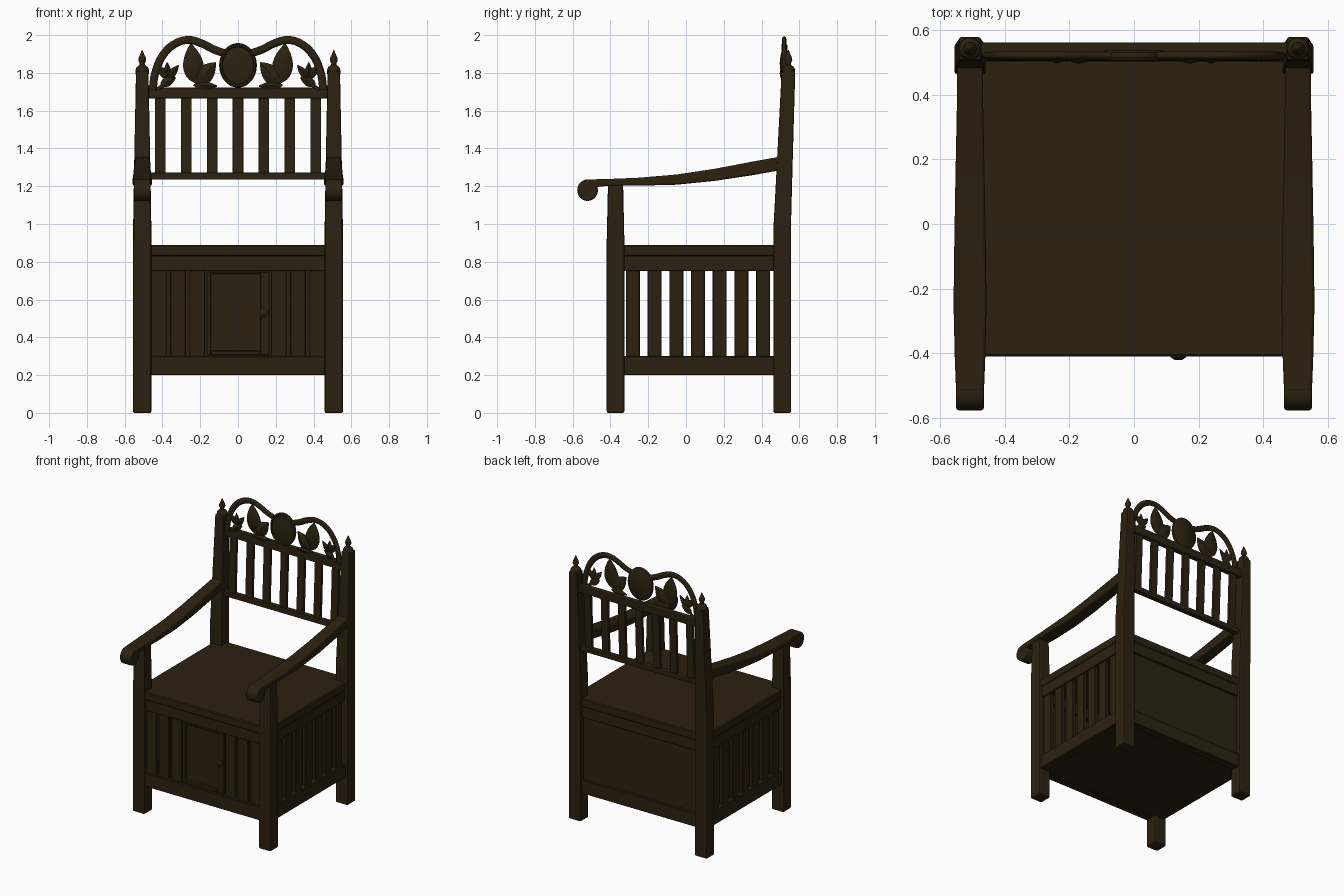
import bpy, bmesh, math
from mathutils import Vector

if "Cube" in bpy.data.objects:
    bpy.data.objects.remove(bpy.data.objects["Cube"])

wood = bpy.data.materials.new("dark oak")
wood.diffuse_color = (0.026, 0.0155, 0.005, 1)
wood.use_nodes = True
wood.node_tree.nodes["Principled BSDF"].inputs["Base Color"].default_value = wood.diffuse_color


def finish(name, bm, bevel=0.0, smooth=False, segments=2):
    """Turn a bmesh into a named object with optional bevel and smoothing."""
    bmesh.ops.recalc_face_normals(bm, faces=bm.faces)
    me = bpy.data.meshes.new(name)
    bm.to_mesh(me)
    bm.free()
    ob = bpy.data.objects.new(name, me)
    bpy.context.collection.objects.link(ob)
    me.materials.append(wood)
    if bevel:
        m = ob.modifiers.new("bevel", 'BEVEL')
        m.width, m.segments = bevel, segments
        m.limit_method = 'ANGLE'
    if smooth:
        bpy.ops.object.select_all(action='DESELECT')
        ob.select_set(True)
        bpy.context.view_layer.objects.active = ob
        bpy.ops.object.shade_smooth_by_angle(angle=math.radians(40))
    return ob


def loft(name, rings, bevel=0.0, smooth=False, segments=2):
    """Skin closed rings of equal length and cap both ends."""
    bm = bmesh.new()
    vs = [[bm.verts.new(p) for p in r] for r in rings]
    n = len(vs[0])
    for a, b in zip(vs, vs[1:]):
        for i in range(n):
            bm.faces.new((a[i], a[(i + 1) % n], b[(i + 1) % n], b[i]))
    bm.faces.new(vs[0])
    bm.faces.new(vs[-1])
    return finish(name, bm, bevel, smooth, segments)


def rect(cx, cy, z, w, d):
    return [(cx + i * w / 2, cy + j * d / 2, z) for i, j in ((-1, -1), (1, -1), (1, 1), (-1, 1))]


def box(name, x0, x1, y0, y1, z0, z1, bevel=0.004):
    r = [rect((x0 + x1) / 2, (y0 + y1) / 2, z, x1 - x0, y1 - y0) for z in (z0, z1)]
    return loft(name, r, bevel, segments=1)


def lathe(name, profile, cx, cy, axis='z', n=20, scale=1.0):
    """Revolve (radius, height) around z, or around y for discs facing front."""
    rings = []
    for r, h in profile:
        ring = []
        for i in range(n):
            a = 2 * math.pi * i / n
            c, s = r * math.cos(a), r * math.sin(a)
            ring.append((cx + c, cy + s, h) if axis == 'z' else (cx + c, h, cy + s * scale))
        rings.append(ring)
    return loft(name, rings, smooth=True)


def back_y(z):
    """Centre line of the leaning back."""
    return 0.51 + max(0, z - 1.0) * 0.04


def leaf(name, base, tip, width, y=0.52, thick=0.022):
    """Pointed carved leaf with a raised middle rib, in the xz plane."""
    b, t = Vector(base), Vector(tip)
    d = t - b
    side = Vector((-d.y, d.x)).normalized()
    rings = []
    for k in range(11):
        u = k / 10
        w = max(0.003, width / 2 * math.sin(math.pi * u ** 0.8) ** 0.8 if 0 < u < 1 else 0)
        h = thick * max(0.1, math.sin(math.pi * u))
        ring = []
        for s, f in ((1, .15), (.5, .6), (0, 1), (-.5, .6), (-1, .15)):
            p = b + d * u + side * w * s
            ring.append((p.x, y - h * f, p.y))
        for s, f in ((-1, .15), (-.5, .6), (0, .7), (.5, .6), (1, .15)):
            p = b + d * u + side * w * s
            ring.append((p.x, y + h * f * 0.7, p.y))
        rings.append(ring)
    return loft(name, rings, smooth=True)


def bar(name, pts, radius, y=0.52, flat=0.6):
    """Smooth carved stem through xz points."""
    cu = bpy.data.curves.new(name, 'CURVE')
    cu.dimensions = '3D'
    cu.bevel_depth, cu.bevel_resolution, cu.resolution_u = radius, 2, 8
    cu.use_fill_caps = True
    sp = cu.splines.new('BEZIER')
    sp.bezier_points.add(len(pts) - 1)
    for bp, (x, z) in zip(sp.bezier_points, pts):
        bp.co = (x, 0, z)
        bp.handle_left_type = bp.handle_right_type = 'AUTO'
    cu.materials.append(wood)
    ob = bpy.data.objects.new(name, cu)
    bpy.context.collection.objects.link(ob)
    ob.location.y, ob.scale.y = y, flat
    bpy.ops.object.select_all(action='DESELECT')
    ob.select_set(True)
    bpy.context.view_layer.objects.active = ob
    bpy.ops.object.convert(target='MESH')


# seat box: slab, floor, aprons and rails
box("seat", -0.54, 0.54, -0.41, 0.54, 0.83, 0.89, 0.006)
box("box_floor", -0.53, 0.53, -0.39, 0.53, 0.21, 0.23, 0)
for part, z0, z1, out in (("apron", 0.75, 0.835, 0.007), ("lower_rail", 0.2, 0.3, 0.0)):
    box("front_" + part, -0.47, 0.47, -0.41 + out, -0.35, z0, z1)
    box("back_" + part, -0.47, 0.47, 0.48, 0.54 - out, z0, z1)
    for s, side in ((-1, "left"), (1, "right")):
        xs = sorted((s * 0.48, s * (0.54 - out)))
        box(f"{side}_{part}", *xs, -0.34, 0.48, z0, z1)
box("back_panel", -0.47, 0.47, 0.50, 0.52, 0.29, 0.76, 0)

# front slats and door with recessed panel and knob
for s in (-1, 1):
    for i, x in enumerate((0.42, 0.318, 0.216)):
        box(f"front_slat_{i}", s * x - 0.042, s * x + 0.042, -0.398, -0.37, 0.29, 0.76)
box("door_left_stile", -0.168, -0.142, -0.402, -0.37, 0.305, 0.748)
box("door_right_stile", 0.118, 0.168, -0.402, -0.37, 0.305, 0.748)
box("door_bottom", -0.145, 0.12, -0.402, -0.37, 0.305, 0.33)
box("door_top", -0.145, 0.12, -0.402, -0.37, 0.735, 0.748)
box("door_panel", -0.15, 0.13, -0.382, -0.368, 0.31, 0.745, 0)
lathe("door_knob", [(0.01, -0.39), (0.01, -0.40), (0.022, -0.406), (0.024, -0.412), (0.012, -0.42)],
      0.137, 0.53, 'y', 14)

# parts repeated on both sides
for s, side in ((-1, "left"), (1, "right")):
    x = s * 0.507
    for i in range(7):
        y = -0.281 + i * 0.1148
        box(f"{side}_side_slat_{i}", *sorted((s * 0.495, s * 0.525)), y - 0.037, y + 0.037, 0.29, 0.76)
    # front leg
    loft(side + "_front_leg", [rect(x, -0.373, 0, .096, .094), rect(x, -0.373, 0.9, .096, .094),
                               rect(x, -0.373, 1.215, .088, .08)], 0.01)
    # leaning back post, tapering to the top
    loft(side + "_back_post", [rect(x, 0.51, 0, .096, .092), rect(x, 0.51, 1.0, .096, .092),
                               rect(x, back_y(1.3), 1.3, .086, .084),
                               rect(x, back_y(1.81), 1.81, .066, .072)], 0.007)
    # finial
    lathe(side + "_finial", [(.034, 1.79), (.036, 1.805), (.034, 1.822), (.028, 1.832), (.014, 1.842),
                             (.013, 1.85), (.021, 1.866), (.019, 1.88), (.010, 1.90), (.002, 1.92)],
          x, 0.542)
    # armrest with rolled front end
    st = [(0.50, 1.285, 1.357, .078), (0.35, 1.258, 1.33, .082), (0.15, 1.228, 1.292, .09),
          (-0.05, 1.208, 1.262, .097), (-0.25, 1.203, 1.245, .102), (-0.42, 1.202, 1.238, .094),
          (-0.52, 1.19, 1.236, .086)]
    rings = []
    for y, z0, z1, w in st:
        rings.append([(x - w / 2, y, z0), (x + w / 2, y, z0), (x + w / 2, y, z1), (x - w / 2, y, z1)])
    loft(side + "_armrest", rings, 0.008, True)
    roll = []
    for k in (-0.043, 0.043):
        roll.append([(x + k, -0.521 + 0.055 * math.cos(a), 1.179 + 0.057 * math.sin(a))
                     for a in [2 * math.pi * i / 24 for i in range(24)]])
    loft(side + "_arm_scroll", roll, 0.008, True)

    # crest carving: arch, leaves and sprig
    arch = [(.452, 1.71), (.438, 1.80), (.395, 1.897), (.335, 1.953), (.262, 1.974),
            (.19, 1.955), (.13, 1.925), (.075, 1.905)]
    bar(side + "_crest_arch", [(s * a, b) for a, b in arch], 0.021)
    for i, (base, tip, w) in enumerate([((.225, 1.745), (.25, 1.955), .11), ((.225, 1.74), (.118, 1.855), .095),
                                        ((.235, 1.735), (.11, 1.73), .045),
                                        ((.375, 1.765), (.315, 1.84), .042), ((.372, 1.765), (.375, 1.856), .04),
                                        ((.37, 1.77), (.425, 1.838), .045), ((.41, 1.735), (.33, 1.775), .05)]):
        leaf(f"{side}_crest_leaf_{i}", (s * base[0], base[1]), (s * tip[0], tip[1]), w,
             thick=0.024 if i < 2 else 0.015)
    bar(side + "_sprig_stem", [(s * .372, 1.785), (s * .385, 1.745), (s * .425, 1.715)], 0.010)

# backrest rails and slats
for name, z0, z1, w in (("backrest_lower_rail", 1.235, 1.272, .96), ("backrest_upper_rail", 1.665, 1.722, .95)):
    loft(name, [rect(0, back_y(z) + 0.003, z, w, 0.04) for z in (z0, z1)], 0.006)
for i in range(7):
    xs = (i - 3) * 0.137
    loft(f"backrest_slat_{i}", [rect(xs, back_y(z) + 0.003, z, .056, .022) for z in (1.26, 1.68)], 0.003)

# central medallion with raised rim
lathe("medallion", [(.088, .538), (.098, .53), (.1, .515), (.094, .505), (.086, .505), (.082, .512), (.05, .507),
                    (.01, .505)], 0, 1.84, 'y', 32, 1.18)
